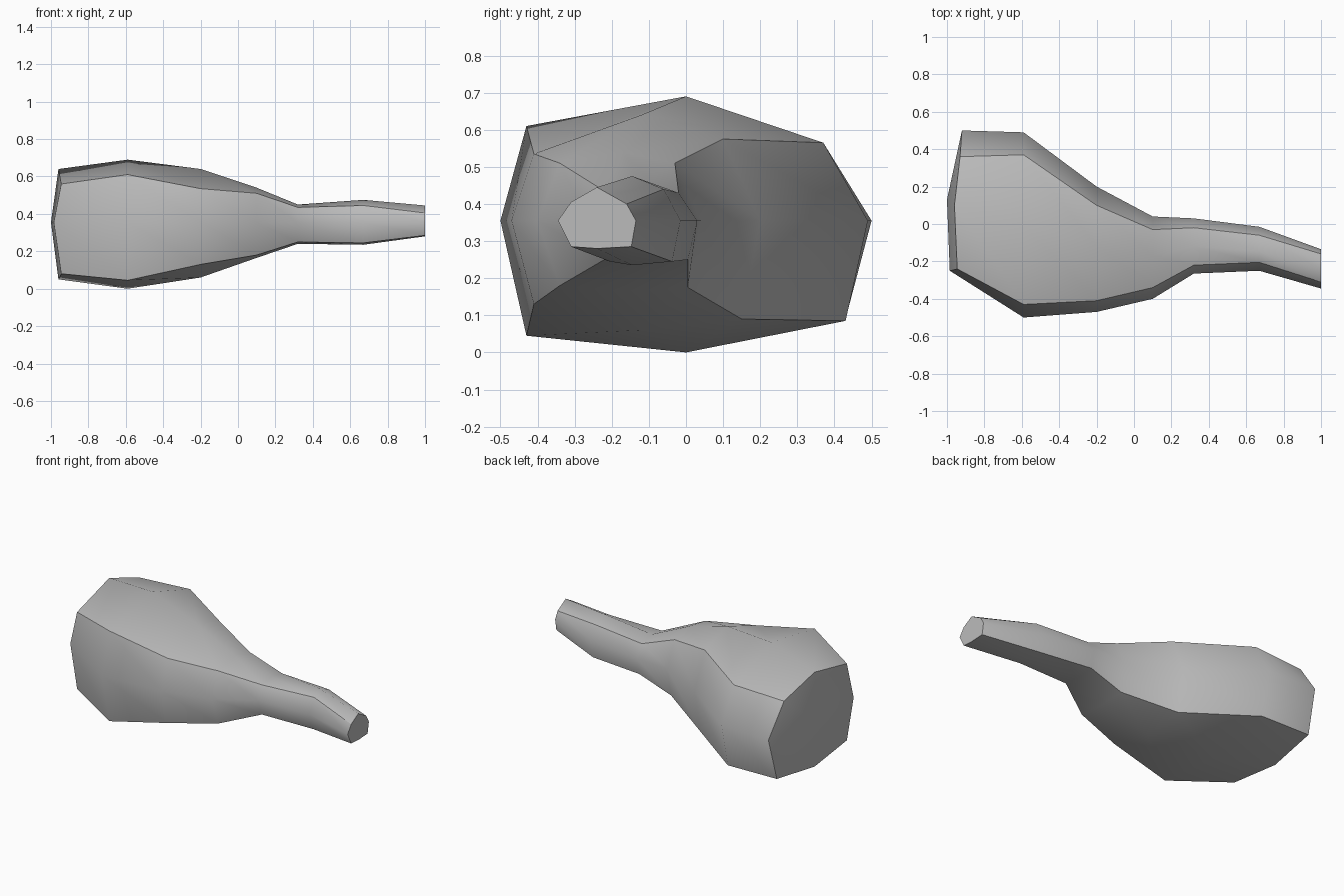
import bpy
import bmesh

# Remove the default object only
default_object = bpy.data.objects.get("Cube")
if default_object:
    bpy.data.objects.remove(default_object, do_unlink=True)


def make_material(name, colour):
    """Create one plain flat colour."""
    material = bpy.data.materials.new(name)
    material.use_nodes = True
    material.diffuse_color = colour
    shader = material.node_tree.nodes["Principled BSDF"]
    shader.inputs["Base Color"].default_value = colour
    return material


# Each station along the length:
# x, front y, back y, crown y, top z, bottom z, front inset, back inset,
# front shoulder z, front hip z, back shoulder z, back hip z
STATIONS = [
    (-.95, -.25, .5, .1, .64, .05, .01, .14, .56, .08, .55, .09),
    (-.59, -.5, .49, 0, .69, 0, .07, .12, .61, .045, .565, .085),
    (-.2, -.47, .2, -.12, .64, .06, .06, .1, .535, .13, .575, .09),
    (.1, -.4, .04, -.17, .54, .165, .06, .07, .51, .18, .51, .175),
    (.32, -.265, .03, -.12, .45, .24, .045, .05, .435, .25, .43, .25),
    (.67, -.25, -.015, -.145, .475, .235, .045, .045, .445, .245, .44, .245),
    (1, -.345, -.135, -.24, .445, .28, .035, .025, .405, .285, .4, .285),
]
MIDDLE = .355
# The broad end bulges: how far each rail leans along x
BROAD_END_LEAN = (-.01, .005, -.035, .005, -.01, .02, .03, .02)
# Rails that carry a hard crease: the two shoulders and the two hips
CREASED_RAILS = {1, 3, 5, 7}


def ring_points(station):
    """Eight corners of one cross-section, from the crown round the front."""
    (x, front, back, crown, top, bottom, front_in, back_in,
     front_shoulder, front_hip, back_shoulder, back_hip) = station
    return [
        (x, crown, top),
        (x, front + front_in, front_shoulder),
        (x, front, MIDDLE),
        (x, front + front_in, front_hip),
        (x, crown, bottom),
        (x, back - back_in * .5, back_hip),
        (x, back, MIDDLE),
        (x, back - back_in, back_shoulder),
    ]


bm = bmesh.new()

# Cross-section rings
rings = [[bm.verts.new(p) for p in ring_points(s)] for s in STATIONS]
for vert, lean in zip(rings[0], BROAD_END_LEAN):
    vert.co.x += lean

# Body skin between neighbouring rings
count = len(rings[0])
for near, far in zip(rings, rings[1:]):
    for i in range(count):
        j = (i + 1) % count
        bm.faces.new((near[i], near[j], far[j], far[i]))

# Broad end, slightly domed about a centre point
centre = bm.verts.new((-1, .13, MIDDLE))
for i in range(count):
    bm.faces.new((rings[0][(i + 1) % count], rings[0][i], centre))

# Narrow end, flat
bm.faces.new(rings[-1])
bmesh.ops.recalc_face_normals(bm, faces=bm.faces[:])

# Smooth shading, kept hard along the creased rails and both end rims
for face in bm.faces:
    face.smooth = True
for near, far in zip(rings, rings[1:]):
    for i in CREASED_RAILS:
        bm.edges.get((near[i], far[i])).smooth = False
for rim in (rings[0], rings[-1]):
    for i in range(count):
        bm.edges.get((rim[i], rim[(i + 1) % count])).smooth = False

mesh = bpy.data.meshes.new("tapered_body")
bm.to_mesh(mesh)
bm.free()
mesh.materials.append(make_material("plain_grey", (.5, .5, .5, 1)))
body = bpy.data.objects.new("tapered_body", mesh)
bpy.context.collection.objects.link(body)
